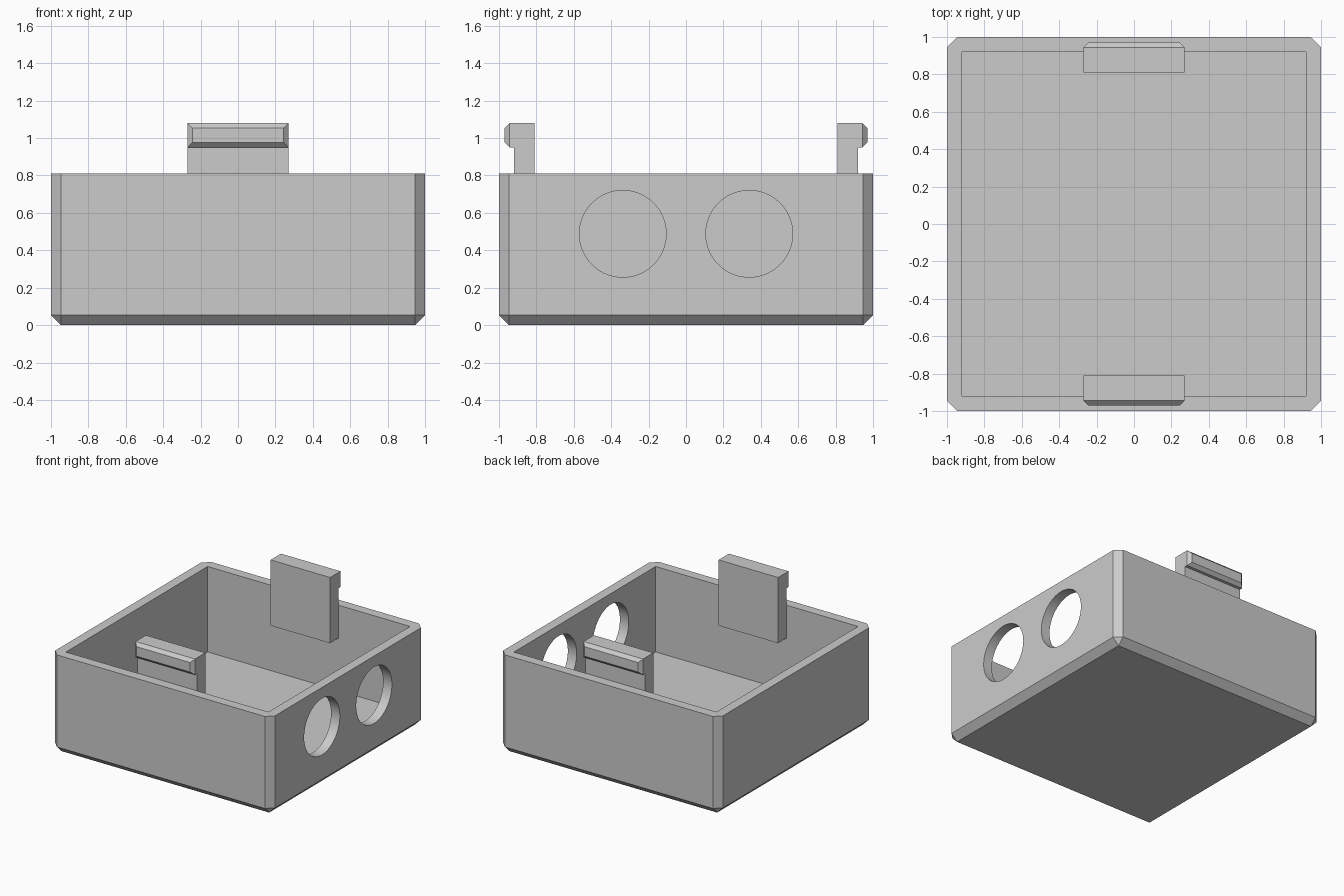
import bpy
import bmesh
import math
from mathutils import Matrix, Vector

cube = bpy.data.objects.get("Cube")
if cube:
    bpy.data.objects.remove(cube, do_unlink=True)

GREY = (0.6, 0.6, 0.6, 1)
grey = bpy.data.materials.new("plain grey")
grey.use_nodes = True
grey.diffuse_color = GREY
grey.node_tree.nodes["Principled BSDF"].inputs["Base Color"].default_value = GREY

HALF, HEIGHT, CHAMFER = 1.0, 0.81, 0.054
INNER, FLOOR = 0.92, 0.108


def add_object(name, bm):
    bmesh.ops.recalc_face_normals(bm, faces=bm.faces[:])
    mesh = bpy.data.meshes.new(name)
    bm.to_mesh(mesh)
    bm.free()
    mesh.materials.append(grey)
    obj = bpy.data.objects.new(name, mesh)
    bpy.context.collection.objects.link(obj)
    return obj


def box(name, low, high, bevel_rule=None, width=0):
    """Box between two corners; edges that satisfy bevel_rule are chamfered."""
    low, high = Vector(low), Vector(high)
    bm = bmesh.new()
    bmesh.ops.create_cube(bm, size=1)
    for v in bm.verts:
        v.co = (low + high) / 2 + v.co * (high - low)
    if bevel_rule:
        edges = [e for e in bm.edges if bevel_rule(*(v.co for v in e.verts))]
        bmesh.ops.bevel(bm, geom=edges, offset=width, segments=1,
                        affect='EDGES', clamp_overlap=True)
    return add_object(name, bm)


def cut(target, cutter):
    cutter.hide_render = True
    mod = target.modifiers.new("cut", 'BOOLEAN')
    mod.operation = 'DIFFERENCE'
    mod.solver = 'EXACT'
    mod.object = cutter
    bpy.context.view_layer.objects.active = target
    bpy.ops.object.modifier_apply(modifier=mod.name)
    bpy.data.objects.remove(cutter, do_unlink=True)


# Open tray, chamfered on every edge but the rim
tray = box("tray", (-HALF, -HALF, 0), (HALF, HALF, HEIGHT),
           lambda a, b: min(a.z, b.z) < 0.01, CHAMFER)
cut(tray, box("cavity_cutter", (-INNER, -INNER, FLOOR), (INNER, INNER, 1.2)))

# Two round holes through the left wall
for y in (-0.338, 0.338):
    bm = bmesh.new()
    bmesh.ops.create_cone(bm, cap_ends=True, segments=64, radius1=0.232,
                          radius2=0.232, depth=0.4,
                          matrix=Matrix.Translation((HALF, y, 0.488))
                          @ Matrix.Rotation(math.pi / 2, 4, 'Y'))
    cut(tray, add_object("hole_cutter", bm))

# Snap clips on the front and back walls
for side, sign in (("front", -1), ("back", 1)):
    stem = box(side + "_clip_stem", (-0.27, 0.81, 0.54), (0.27, INNER, 0.95))
    lip = box(side + "_clip_lip", (-0.27, 0.81, 0.95), (0.27, 0.97, 1.08),
              lambda a, b: min(a.y, b.y) > 0.96, 0.026)
    for part in (stem, lip):
        if sign < 0:
            part.data.transform(Matrix.Rotation(math.pi, 4, 'Z'))

# Smooth hole walls, sharp edges elsewhere
bpy.ops.object.select_all(action='DESELECT')
tray.select_set(True)
bpy.context.view_layer.objects.active = tray
bpy.ops.object.shade_smooth_by_angle(angle=math.radians(30))
